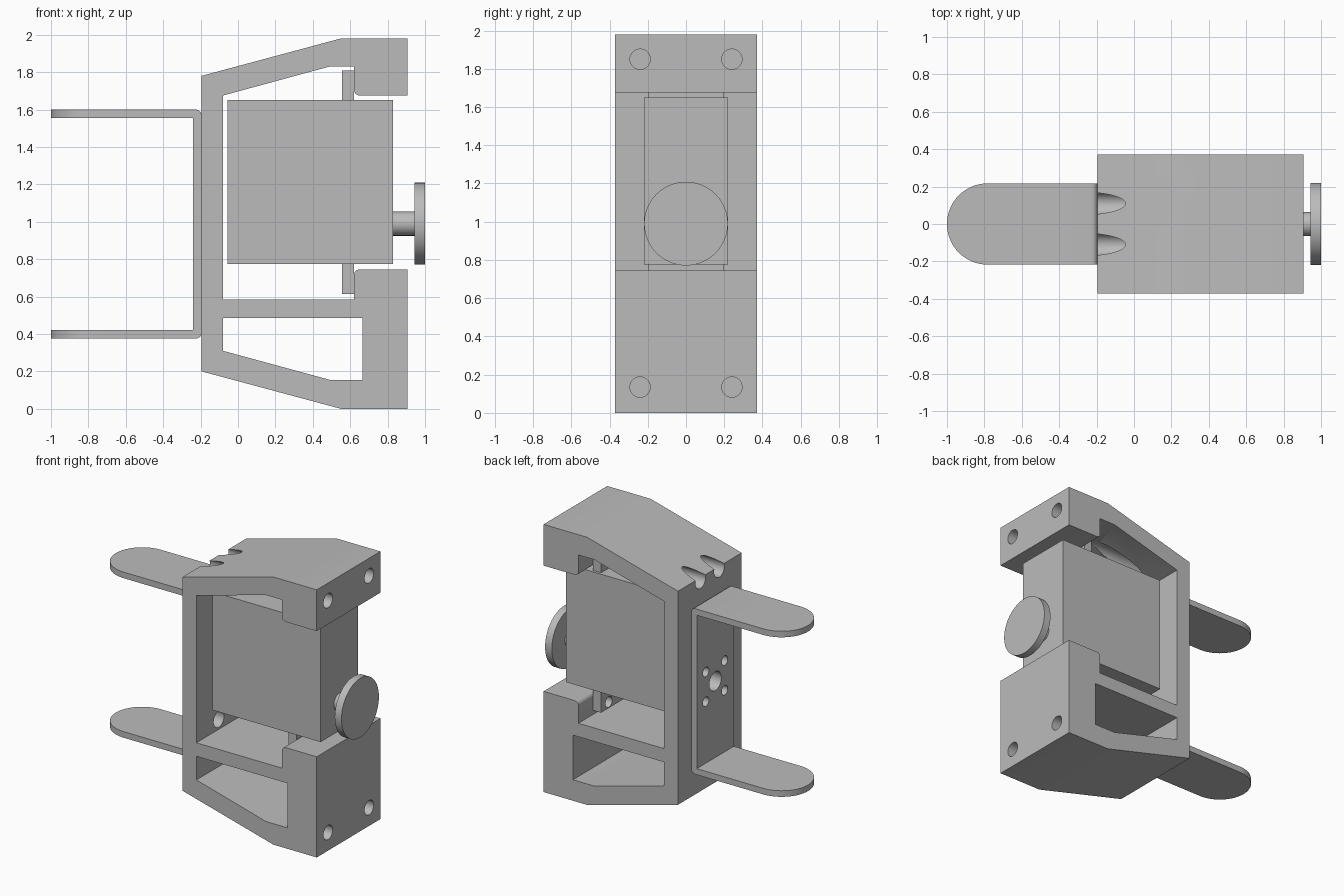
import bpy
import bmesh
from math import radians, cos, sin, pi
from mathutils import Vector, Matrix

cube = bpy.data.objects.get("Cube")
if cube:
    bpy.data.objects.remove(cube, do_unlink=True)

grey = bpy.data.materials.new("plain grey")
grey.use_nodes = True
COLOR = (0.5, 0.5, 0.5, 1)
grey.diffuse_color = COLOR
grey.node_tree.nodes["Principled BSDF"].inputs["Base Color"].default_value = COLOR


def finish(name, bm):
    bmesh.ops.recalc_face_normals(bm, faces=bm.faces)
    mesh = bpy.data.meshes.new(name)
    bm.to_mesh(mesh)
    bm.free()
    mesh.materials.append(grey)
    obj = bpy.data.objects.new(name, mesh)
    bpy.context.collection.objects.link(obj)
    return obj


def prism(name, points, start, end):
    """Extrude a closed outline from one 3D offset to another."""
    bm = bmesh.new()
    face = bm.faces.new([bm.verts.new(p + start) for p in points])
    new = bmesh.ops.extrude_face_region(bm, geom=[face])["geom"]
    verts = [v for v in new if isinstance(v, bmesh.types.BMVert)]
    bmesh.ops.translate(bm, verts=verts, vec=end - start)
    return finish(name, bm)


def side_prism(name, outline, half):
    points = [Vector((x, 0, z)) for x, z in outline]
    return prism(name, points, Vector((0, -half, 0)), Vector((0, half, 0)))


def box(name, x0, x1, half, z0, z1):
    return side_prism(name, [(x0, z0), (x1, z0), (x1, z1), (x0, z1)], half)


def rod(name, x0, x1, y, z, radius, sides=48):
    """Cylinder lying along x."""
    bm = bmesh.new()
    place = Matrix.Translation(((x0 + x1) / 2, y, z)) @ Matrix.Rotation(pi / 2, 4, "Y")
    bmesh.ops.create_cone(bm, cap_ends=True, segments=sides, radius1=radius,
                          radius2=radius, depth=x1 - x0, matrix=place)
    return finish(name, bm)


def arc(cx, cy, radius, a0, a1, steps):
    angles = [radians(a0 + (a1 - a0) * i / steps) for i in range(steps + 1)]
    return [(cx + radius * cos(a), cy + radius * sin(a)) for a in angles]


def combine(obj, cutter, operation="DIFFERENCE"):
    cutter.hide_render = True
    mod = obj.modifiers.new("cut", "BOOLEAN")
    mod.object = cutter
    mod.operation = operation
    mod.solver = "EXACT"
    bpy.context.view_layer.objects.active = obj
    bpy.ops.object.modifier_apply(modifier=mod.name)
    bpy.data.objects.remove(cutter, do_unlink=True)


def smooth(obj):
    bpy.ops.object.select_all(action="DESELECT")
    obj.select_set(True)
    bpy.context.view_layer.objects.active = obj
    bpy.ops.object.shade_smooth_by_angle(angle=radians(30))


AXLE_Z = 0.985
SCREW_Z = (0.66, 1.76)

# Holder frame: side profile, lower window and holes
frame = side_prism("holder_frame", [
    (-0.195, 0.2), (0.55, 0), (0.905, 0), (0.905, 0.745)]
    + arc(0.65, 0.715, 0.03, 90, 180, 6)
    + [(0.62, 0.585), (-0.08, 0.585), (-0.08, 1.675), (0.49, 1.83), (0.62, 1.83)]
    + arc(0.65, 1.705, 0.03, 180, 270, 6)
    + [(0.905, 1.675), (0.905, 1.98), (0.55, 1.98), (-0.195, 1.78)], 0.372)
combine(frame, side_prism("window_cutter", [
    (-0.08, 0.485), (0.665, 0.485), (0.665, 0.155), (0.49, 0.155), (-0.08, 0.31)], 0.5))
for side in (-1, 1):
    for z in (0.135, 1.85):
        combine(frame, rod("mount_hole", 0.68, 1.0, side * 0.24, z, 0.053))
    for z in SCREW_Z:
        combine(frame, rod("driver_hole", -0.3, 0.615, side * 0.11, z, 0.06))

# U bracket with rounded ends
bracket = side_prism("u_bracket", [(-1, 0.375)]
    + arc(-0.227, 0.407, 0.032, 270, 360, 6)
    + arc(-0.227, 1.568, 0.032, 0, 90, 6)
    + [(-1, 1.6), (-1, 1.555), (-0.24, 1.555), (-0.24, 0.42), (-1, 0.42)], 0.217)
stadium = [(0, -0.3), (0, 0.3), (-0.5, 0.3), (-0.5, 0.217)]
stadium += arc(-0.783, 0, 0.217, 90, 270, 32) + [(-0.5, -0.217), (-0.5, -0.3)]
combine(bracket, prism("end_cutter", [Vector((x, y, 0)) for x, y in stadium],
                       Vector((0, 0, 0)), Vector((0, 0, 2))), "INTERSECT")

# Horn screw holes through bracket and frame wall
for part in (bracket, frame):
    combine(part, rod("axle_hole", -0.4, 0.0, 0, AXLE_Z, 0.07))
    for y in (-0.11, 0.11):
        for dz in (-0.11, 0.11):
            combine(part, rod("horn_hole", -0.4, 0.0, y, AXLE_Z + dz, 0.035, 24))

# Motor body, mounting flange, shaft and disc
body = box("motor_body", -0.055, 0.83, 0.219, 0.775, 1.65)
flange = box("motor_flange", 0.555, 0.62, 0.2, 0.615, 1.81)
for y in (-0.11, 0.11):
    for z in SCREW_Z:
        combine(flange, rod("flange_hole", 0.5, 0.7, y, z, 0.04, 32))
shaft = rod("output_shaft", 0.8, 0.96, 0, 0.99, 0.065)
disc = rod("output_disc", 0.945, 1.0, 0, 0.99, 0.219, 64)

for part in (frame, bracket, flange, shaft, disc):
    smooth(part)
